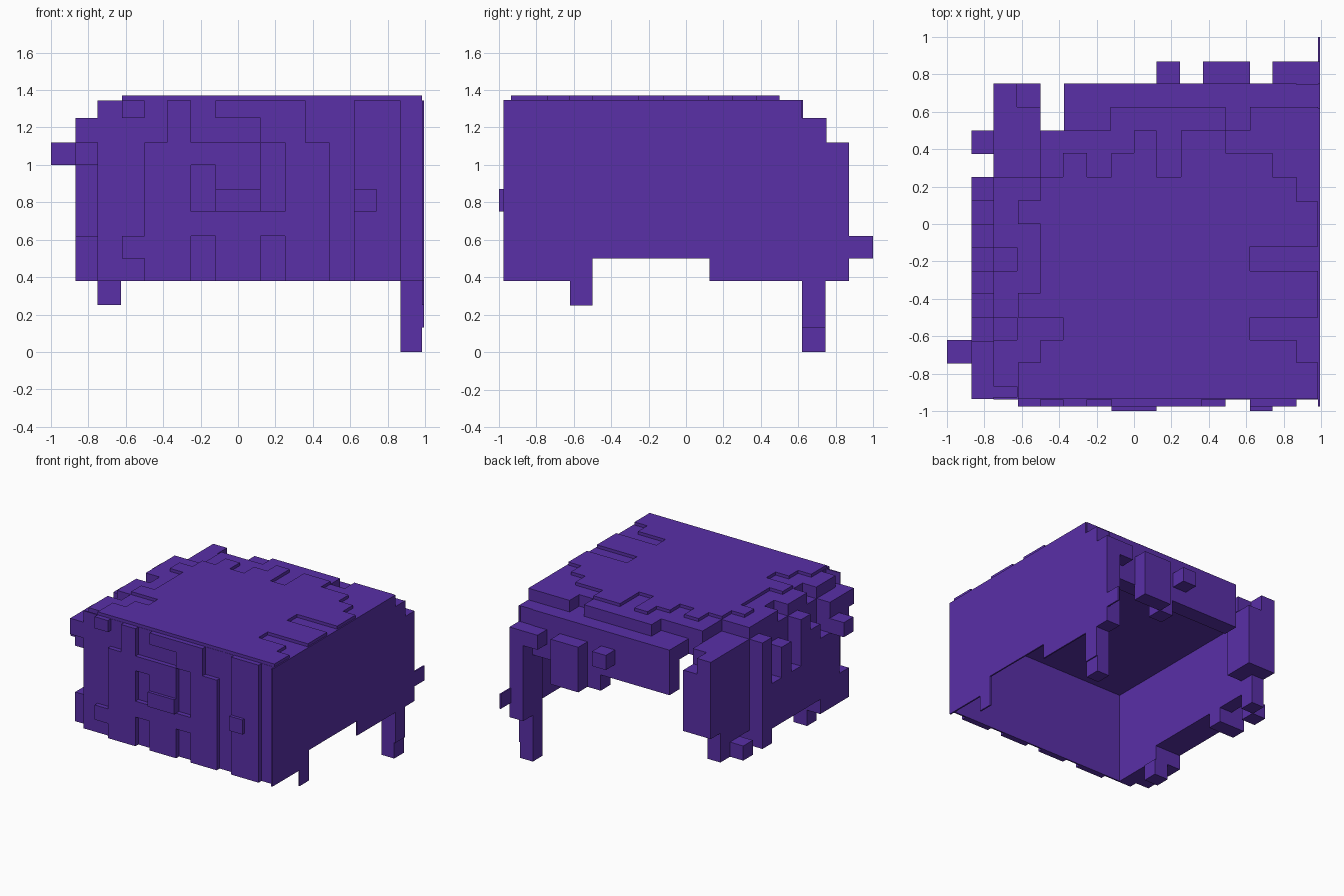
import bpy, bmesh

purple = bpy.data.materials.new("purple")
purple.diffuse_color = (0.100, 0.029, 0.39, 1)


def finish(name, bm):
    bmesh.ops.recalc_face_normals(bm, faces=bm.faces[:])
    me = bpy.data.meshes.new(name)
    bm.to_mesh(me)
    bm.free()
    me.materials.append(purple)
    ob = bpy.data.objects.new(name, me)
    bpy.context.collection.objects.link(ob)


def boxes(name, items):
    """One object made of boxes given as (x0, x1, y0, y1, z0, z1)."""
    bm = bmesh.new()
    for x0, x1, y0, y1, z0, z1 in items:
        for v in bmesh.ops.create_cube(bm, size=1)["verts"]:
            v.co = (x1 if v.co.x > 0 else x0,
                    y1 if v.co.y > 0 else y0,
                    z1 if v.co.z > 0 else z0)
    finish(name, bm)


def plate(name, pts, thick):
    """Extrude a flat outline by a vector."""
    bm = bmesh.new()
    face = bm.faces.new([bm.verts.new(p) for p in pts])
    ext = bmesh.ops.extrude_face_region(bm, geom=[face], use_keep_orig=True)
    bmesh.ops.translate(bm, vec=thick,
                        verts=[g for g in ext["geom"] if isinstance(g, bmesh.types.BMVert)])
    finish(name, bm)


# roof slab with a ragged upper course
boxes("roof", [(-.75, .985, -.935, .5, 1.125, 1.25), (-.375, .985, .5, .625, 1.125, 1.25),
               (-.75, -.5, .5, .625, 1.125, 1.25)])
boxes("roof_upper", [(-.625, .985, -.935, .25, 1.25, 1.345),
                     (-.5, .985, .25, .5, 1.25, 1.345),
                     (-.125, .49, .5, .625, 1.25, 1.345),
                     (.62, .985, .5, .625, 1.25, 1.345)]
      + [(-.75, -.625, y0, y1, 1.25, 1.345)
         for y0, y1 in ((-.87, -.62), (-.5, -.25), (-.125, .25))])

# thin notched top layer
top = [(-.62, -.935), (-.62, -.74), (-.5, -.74), (-.5, -.62), (-.38, -.62), (-.38, -.5),
       (-.62, -.5), (-.62, -.37), (-.5, -.37), (-.5, 0), (-.62, 0), (-.62, .125),
       (-.5, .125), (-.5, .25), (-.38, .25), (-.38, .38), (-.25, .38), (-.25, .25),
       (-.12, .25), (-.12, .38), (0, .38), (0, .5), (.12, .5), (.12, .25), (.25, .25),
       (.25, .5), (.49, .5), (.49, .38), (.74, .38), (.74, .25), (.87, .25), (.87, .12),
       (.985, .12), (.985, -.12), (.62, -.12), (.62, -.25), (.985, -.25), (.985, -.5),
       (.62, -.5), (.62, -.62), (.87, -.62), (.87, -.74), (.985, -.74), (.985, -.935)]
plate("roof_top_layer", [(x, y, 1.34) for x, y in top], (0, 0, .03))

# flat right side with stepped outline
side = [(-.975, .38), (-.62, .38), (-.62, .25), (-.5, .25), (-.5, .5), (.125, .5),
        (.125, .38), (.62, .38), (.62, .13), (.745, .13), (.745, .38), (.87, .38),
        (.87, .5), (1, .5), (1, .62), (.87, .62), (.87, 1.12), (.75, 1.12),
        (.75, 1.25), (.62, 1.25), (.62, 1.345), (-.975, 1.345)]
plate("right_wall", [(.983, y, z) for y, z in side], (.012, 0, 0))

# front wall and shallow raised strips
boxes("front_wall", [(-.75, .985, -.937, -.925, .38, 1.345)])
strips = [(-.62, -.5, .5, .62), (-.5, -.25, .38, 1.12), (-.38, -.25, 1.12, 1.345),
          (-.62, -.5, 1.25, 1.345), (-.25, .12, 1.0, 1.12), (-.12, .12, .38, 1.0),
          (-.25, -.12, .62, .75), (-.12, .12, 1.25, 1.345),
          (.12, .25, .62, .75), (.25, .49, .38, 1.12), (.12, .36, 1.12, 1.345),
          (.62, .87, .38, 1.345)]
boxes("front_strips", [(x0, x1, -.975, -.93, z0, z1) for x0, x1, z0, z1 in strips])
boxes("front_studs", [(x0, x1, -1, -.97, .75, .87) for x0, x1 in ((-.12, .12), (.62, .74))])

# left wall with one short leg
boxes("left_wall", [(-.75, -.635, -.935, -.5, .38, 1.25),
                    (-.75, -.635, -.5, .5, .5, 1.25),
                    (-.75, -.635, .125, .25, .38, .5),
                    (-.75, -.635, .5, .625, .38, 1.25),
                    (-.75, -.625, -.62, -.5, .25, .38)])

# outer course of the left wall, uneven along its top
slabs = [(.125, .25, .38, 1.25), (0, .125, .5, .87), (-.125, 0, .5, 1.12),
         (-.25, -.125, .5, .87), (-.375, -.25, .5, 1.25), (-.5, -.375, .5, 1.12),
         (-.625, -.5, .38, 1.0), (-.75, -.625, .38, 1.25), (-.87, -.75, 1.0, 1.25),
         (-.935, -.87, 1.12, 1.25), (-.87, -.75, .38, .62), (.375, .5, .38, .5)]
boxes("left_slabs", [(-.87, -.745, y0, y1, z0, z1) for y0, y1, z0, z1 in slabs])
boxes("left_stud", [(-1, -.865, -.745, -.62, 1.0, 1.12)])

# rear left corner pillar
boxes("rear_left_pillar", [(-.75, -.5, .5, .75, .62, 1.12),
                           (-.75, -.625, .5, .75, 1.12, 1.25)])

# back wall, its blocks and the long rear right leg
boxes("back_wall", [(-.375, .25, .62, .75, .88, 1.25), (.25, .375, .62, .75, .75, 1.25),
                    (.375, .87, .62, .75, .88, 1.25)])
boxes("back_blocks", [(.12, .245, .745, .87, 1.0, 1.12), (.37, .62, .745, .87, .75, 1.12),
                      (.74, .87, .745, .87, 1.0, 1.12), (.87, .985, .745, .87, .38, 1.12)])
boxes("rear_right_leg", [(.87, .985, .62, .745, 0, 1.25)])
